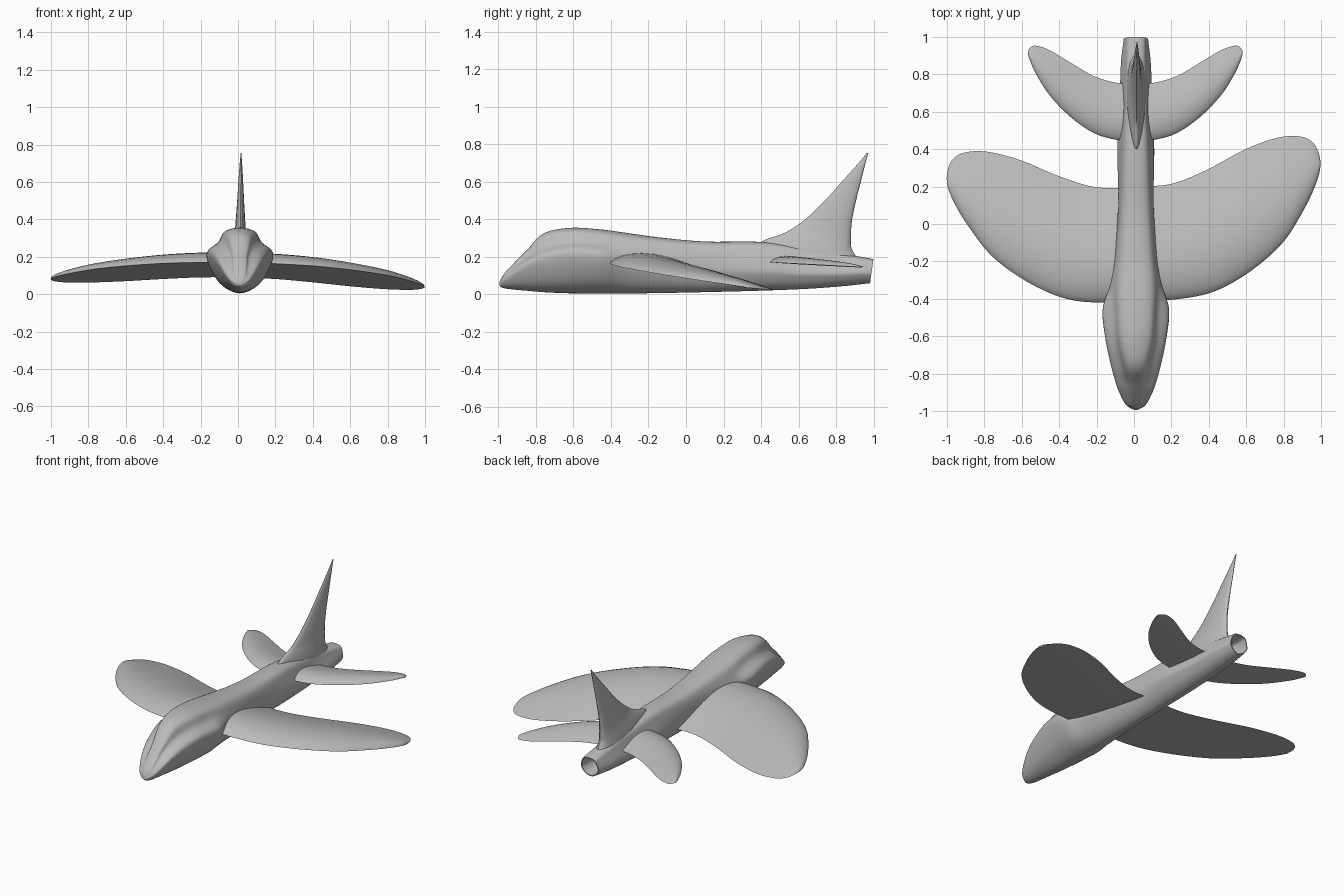
import bpy, math
from mathutils import Matrix, Vector

cube = bpy.data.objects.get("Cube")
if cube:
    bpy.data.objects.remove(cube, do_unlink=True)

grey = bpy.data.materials.new("plain_grey")
grey.use_nodes = True
COLOUR = (0.5, 0.5, 0.5, 1)
grey.diffuse_color = COLOUR
grey.node_tree.nodes["Principled BSDF"].inputs["Base Color"].default_value = COLOUR

CENTRE = 0.01


def smooth_path(points, steps, closed=False):
    """Catmull-Rom curve through tuples of any length."""
    n, out = len(points), []
    at = lambda i: points[i % n] if closed else points[min(max(i, 0), n - 1)]
    for i in range(n if closed else n - 1):
        for k in range(steps):
            t = k / steps
            out.append(tuple(
                b + t / 2 * (c - a + t * (2*a - 5*b + 4*c - d + t * (3*(b - c) + d - a)))
                for a, b, c, d in zip(at(i - 1), at(i), at(i + 1), at(i + 2))))
    if not closed:
        out.append(points[-1])
    return out


def loft(name, rings, matrix=Matrix()):
    """Skin closed rings of equal size and cap both ends."""
    n = len(rings[0])
    verts = [matrix @ Vector(p) for ring in rings for p in ring]
    faces = [(r*n + i, r*n + (i + 1) % n, (r + 1)*n + (i + 1) % n, (r + 1)*n + i)
             for r in range(len(rings) - 1) for i in range(n)]
    last = (len(rings) - 1) * n
    faces += [tuple(reversed(range(n))), tuple(range(last, last + n))]
    mesh = bpy.data.meshes.new(name)
    mesh.from_pydata(verts, [], faces)
    mesh.materials.append(grey)
    obj = bpy.data.objects.new(name, mesh)
    bpy.context.collection.objects.link(obj)
    # consistent outward normals, then smooth shading
    bpy.ops.object.select_all(action='DESELECT')
    obj.select_set(True)
    bpy.context.view_layer.objects.active = obj
    bpy.ops.object.mode_set(mode='EDIT')
    bpy.ops.mesh.select_all(action='SELECT')
    bpy.ops.mesh.normals_make_consistent(inside=False)
    bpy.ops.object.mode_set(mode='OBJECT')
    bpy.ops.object.shade_smooth_by_angle(angle=math.radians(50))
    return obj


# Fuselage: y, keel z, shoulder half width, shoulder z, canopy half width, canopy z, top z
body = [
    (-.995, .045, .006, .055, .004, .058, .065),
    (-.97, .033, .05, .08, .035, .095, .11),
    (-.91, .025, .083, .13, .045, .15, .175),
    (-.85, .02, .105, .17, .052, .195, .235),
    (-.76, .012, .13, .205, .075, .25, .325),
    (-.62, .006, .16, .23, .108, .278, .355),
    (-.46, .005, .176, .22, .118, .275, .347),
    (-.33, .005, .142, .195, .118, .26, .33),
    (-.15, .007, .115, .17, .1, .245, .305),
    (.1, .012, .095, .15, .085, .225, .282),
    (.4, .02, .098, .14, .078, .215, .28),
    (.65, .03, .086, .12, .064, .19, .25),
    (.85, .045, .08, .12, .06, .17, .215),
    (.99, .06, .065, .122, .053, .163, .188),
]


def body_ring(y, keel, w, s, c, m, top):
    h = s - keel
    side = [(.55*w, keel + .2*h), (.9*w, keel + .62*h), (w, s), (c, m), (.7*c, top - .25*(top - m))]
    loop = [(0, keel)] + side + [(0, top)] + [(-x, z) for x, z in reversed(side)]
    shear = max(0, y - .85)          # the outlet leans back slightly
    return [(x + CENTRE, y + shear * (z - .12), z) for x, z in smooth_path(loop, 5, True)]


def shrunk(ring, factor, dy):
    mid = sum((Vector(p) for p in ring), Vector()) / len(ring)
    return [mid + (Vector(p) - mid) * factor + Vector((0, dy, 0)) for p in ring]


rings = [body_ring(*s) for s in smooth_path(body, 5)]
# Hollow outlet: thin lip, then a bore running forward
rings += [shrunk(rings[-1], f, dy) for f, dy in ((.9, 0), (.8, -.05), (.6, -.13), (.1, -.15))]
loft("fuselage", rings)

# Tail fin: z, leading y, trailing y, half thickness
fin = [
    (.17, .3, .93, .07), (.24, .34, .885, .06), (.29, .42, .88, .047), (.33, .53, .88, .038),
    (.4, .635, .886, .031), (.5, .74, .907, .023), (.6, .83, .932, .016),
    (.7, .92, .957, .008), (.755, .965, .973, .002),
]


def fin_ring(z, lead, trail, half):
    ring = []
    for i in range(24):
        a = math.tau * i / 24
        u = (1 - math.cos(a)) / 2
        ring.append((CENTRE + .008*z + half * math.sin(a) * (.55 + .45*u), lead + u*(trail - lead), z))
    return ring


loft("tail_fin", [fin_ring(*s) for s in smooth_path(fin, 4)])


def plane_wing(name, side, stations, thick, base, pitch, droop, matrix):
    """Flat-bottomed, arched-top panel; stations are span, leading y, trailing y."""
    span = stations[-1][0]
    n, rings = 14, []
    for x, lead, trail in smooth_path(stations, 4):
        rise = thick * math.sqrt(max(0, 1 - (x / span) ** 2)) + .004
        ring = []
        for i in range(2 * n):
            u = (1 - math.cos(math.pi * i / n)) / 2
            y = lead + u * (trail - lead)
            z = base - pitch * (y - stations[0][1]) - droop * x
            arch = rise * math.sin(math.pi * u ** .7) if i < n else -.003 * math.sin(math.pi * u)
            ring.append((side * x, y, z + arch))
        rings.append(ring)
    loft(name, rings, matrix)


wing = [
    (0, -.412, .2), (.2, -.412, .205), (.4, -.38, .275), (.6, -.28, .37), (.78, -.135, .425),
    (.9, .035, .425), (.96, .145, .395), (.99, .22, .345), (1, .265, .295),
]
stabilizer = [
    (0, .44, .75), (.1, .45, .755), (.22, .485, .79), (.35, .575, .865), (.46, .69, .93),
    (.53, .8, .953), (.56, .865, .945), (.573, .905, .925),
]
# The main wing sits slightly turned and rolled on the body
turned = (Matrix.Translation((CENTRE, 0, 0)) @ Matrix.Rotation(.048, 4, 'Z')
          @ Matrix.Rotation(.022, 4, 'Y'))
level = Matrix.Translation((CENTRE * .7, 0, 0))
for label, side in (("left", 1), ("right", -1)):
    plane_wing(label + "_wing", side, wing, .076, .17, .13, .02, turned)
    plane_wing(label + "_stabilizer", side, stabilizer, .035, .172, .05, .002, level)
